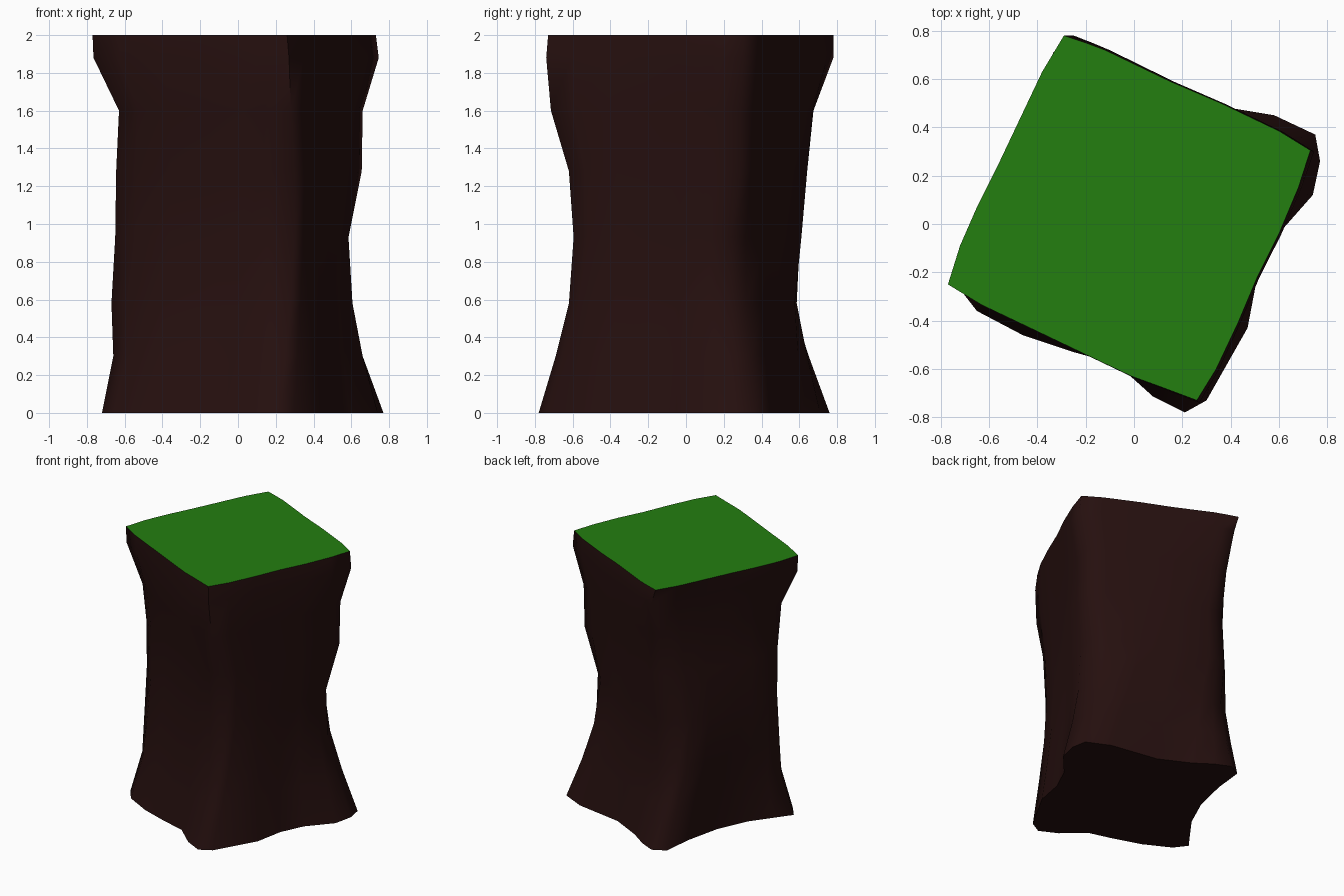
import bpy, bmesh, math
from mathutils import Vector

default = bpy.data.objects.get("Cube")
if default:
    bpy.data.objects.remove(default, do_unlink=True)


def make_material(name, colour):
    mat = bpy.data.materials.new(name)
    mat.use_nodes = True
    mat.diffuse_color = (*colour, 1)
    shader = mat.node_tree.nodes["Principled BSDF"]
    shader.inputs["Base Color"].default_value = (*colour, 1)
    shader.inputs["Specular IOR Level"].default_value = 0
    return mat


# Outlines run counter-clockwise; every sixth point is a corner
PER_SIDE = 6
foot = [Vector(p) for p in (
    (-.72, -.27), (-.65, -.36), (-.46, -.46), (-.25, -.53), (-.07, -.58), (.08, -.715),
    (.21, -.78), (.3, -.73), (.47, -.43), (.51, -.22), (.59, -.05), (.74, .12),
    (.77, .26), (.75, .37), (.58, .45), (.22, .51), (0, .62), (-.13, .71),
    (-.24, .76), (-.335, .71), (-.36, .48), (-.42, .22), (-.52, 0), (-.63, -.15))]
crown = [Vector(p) for p in (
    (-.77, -.25), (-.63, -.335), (-.42, -.435), (-.2, -.54), (-.01, -.63), (.1, -.67),
    (.26, -.73), (.34, -.6), (.43, -.41), (.51, -.22), (.6, -.04), (.68, .15),
    (.73, .305), (.6, .385), (.36, .5), (.15, .59), (-.12, .72), (-.2, .75),
    (-.29, .78), (-.38, .63), (-.47, .44), (-.56, .25), (-.65, .07), (-.72, -.09))]

# Height and the four corner positions of each ring between foot and crown
rings = [
    (.3, (-.66, -.21), (.25, -.69), (.66, .25), (-.28, .65)),
    (.58, (-.67, -.17), (.28, -.62), (.59, .24), (-.31, .56)),
    (.93, (-.65, -.17), (.3, -.595), (.575, .24), (-.33, .575)),
    (1.28, (-.645, -.18), (.3, -.62), (.655, .285), (-.28, .61)),
    (1.6, (-.63, -.25), (.28, -.715), (.66, .29), (-.27, .67)),
    (1.88, (-.765, -.25), (.27, -.74), (.745, .3), (-.25, .78)),
]


def ring_outline(height, corners):
    """Blend foot into crown, then pull the sides in with the corners, less so mid-side."""
    blend = min(1, height)
    base = [a.lerp(b, blend) for a, b in zip(foot, crown)]
    shift = [Vector(c) - base[i * PER_SIDE] for i, c in enumerate(corners)]
    points = []
    for i, p in enumerate(base):
        side, step = divmod(i, PER_SIDE)
        t = step / PER_SIDE
        pull = 1 - .4 * math.sin(math.pi * t)
        points.append(p + pull * shift[side].lerp(shift[(side + 1) % len(shift)], t))
    return points


# Pillar body: rings bridged from the ground up, capped at both ends
layers = [(0, foot)]
layers += [(z, ring_outline(z, corners)) for z, *corners in rings]
layers += [(2, crown)]

bm = bmesh.new()
loops = [[bm.verts.new((p.x, p.y, z)) for p in outline] for z, outline in layers]
count = len(foot)
for low, high in zip(loops, loops[1:]):
    for i in range(count):
        j = (i + 1) % count
        bm.faces.new((low[i], low[j], high[j], high[i]))
bm.faces.new(list(reversed(loops[0])))
grass = bm.faces.new(loops[-1])
grass.material_index = 1

mesh = bpy.data.meshes.new("earth_pillar")
bm.to_mesh(mesh)
bm.free()
mesh.materials.append(make_material("dark brown earth", (.019, .005, .0046)))
mesh.materials.append(make_material("grass green", (.017, .21, .005)))

pillar = bpy.data.objects.new("earth_pillar", mesh)
bpy.context.collection.objects.link(pillar)
bpy.ops.object.select_all(action='DESELECT')
pillar.select_set(True)
bpy.context.view_layer.objects.active = pillar
bpy.ops.object.shade_smooth_by_angle(angle=math.radians(78))
